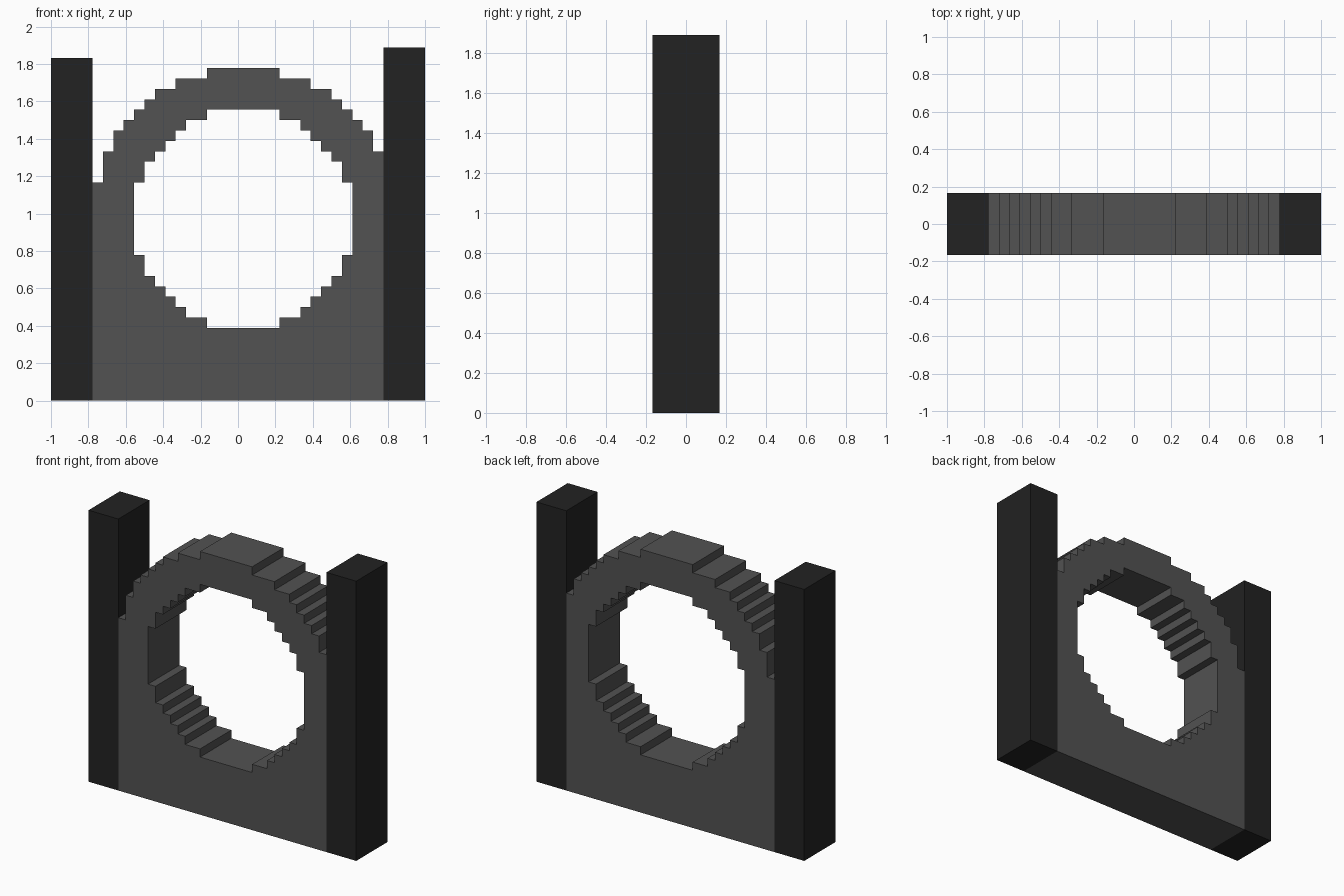
import bpy
import bmesh

cube = bpy.data.objects.get("Cube")
if cube:
    bpy.data.objects.remove(cube, do_unlink=True)

U = 2 / 36            # size of one block
DEPTH = 6             # thickness in blocks
CX, CZ = 0.5, 17.5    # ring centre in blocks


def make_material(name, value):
    mat = bpy.data.materials.new(name)
    mat.use_nodes = True
    colour = (value, value, value, 1)
    mat.diffuse_color = colour
    mat.node_tree.nodes["Principled BSDF"].inputs["Base Color"].default_value = colour
    return mat


def add_object(name, bm, mat):
    bmesh.ops.recalc_face_normals(bm, faces=bm.faces[:])
    mesh = bpy.data.meshes.new(name)
    bm.to_mesh(mesh)
    bm.free()
    mesh.materials.append(mat)
    obj = bpy.data.objects.new(name, mesh)
    bpy.context.collection.objects.link(obj)
    return obj


def stairs(corners):
    """Stepped quarter arc through the given outer corners, side to top."""
    points = []
    for (w, h), (w_next, _) in zip(corners, corners[1:]):
        points += [(w, h), (w_next, h)]
    return points + [corners[-1]]


def place(points, sx=1, sz=1):
    """Mirror a quarter arc and move it to the ring centre."""
    moved = [(CX + sx * x, CZ + sz * z) for x, z in points]
    return moved if sx == sz else moved[::-1]


def extrude_outline(name, loops, mat):
    """Fill closed loops (later loops are holes) and extrude along y."""
    bm = bmesh.new()
    for loop in loops:
        verts = [bm.verts.new((x * U, -DEPTH / 2 * U, z * U)) for x, z in loop]
        for a, b in zip(verts, verts[1:] + verts[:1]):
            bm.edges.new((a, b))
    bmesh.ops.triangle_fill(bm, use_beauty=True, edges=bm.edges[:], normal=(0, -1, 0))
    out = bmesh.ops.extrude_face_region(bm, geom=bm.faces[:])
    moved = [v for v in out["geom"] if isinstance(v, bmesh.types.BMVert)]
    bmesh.ops.translate(bm, verts=moved, vec=(0, DEPTH * U, 0))
    return add_object(name, bm, mat)


grey = make_material("stone grey", 0.084)
black = make_material("dark stone", 0.016)

# Ring body: stepped round top, square base and stepped round opening
outer = [(14.5, 3.5), (13.5, 6.5), (12.5, 8.5), (11.5, 9.5), (10.5, 10.5),
         (9.5, 11.5), (8.5, 12.5), (6.5, 13.5), (3.5, 14.5)]
inner = [(10.5, 3.5), (9.5, 5.5), (8.5, 6.5), (7.5, 7.5), (6.5, 8.5),
         (5.5, 9.5), (3.5, 10.5)]
# The left side of the ring is cut one block short by its pillar
body = ([(-14, 0), (14, 0)] + place(stairs(outer[1:]))
        + place(stairs(outer), sx=-1))
q = stairs(inner)
opening = place(q) + place(q, sx=-1) + place(q, -1, -1) + place(q, sz=-1)
extrude_outline("ring_body", [body, opening], grey)

# Side pillars, the left one a block taller
for name, x, height in (("right_pillar", -18, 33), ("left_pillar", 14, 34)):
    extrude_outline(name, [[(x, 0), (x + 4, 0), (x + 4, height), (x, height)]], black)
